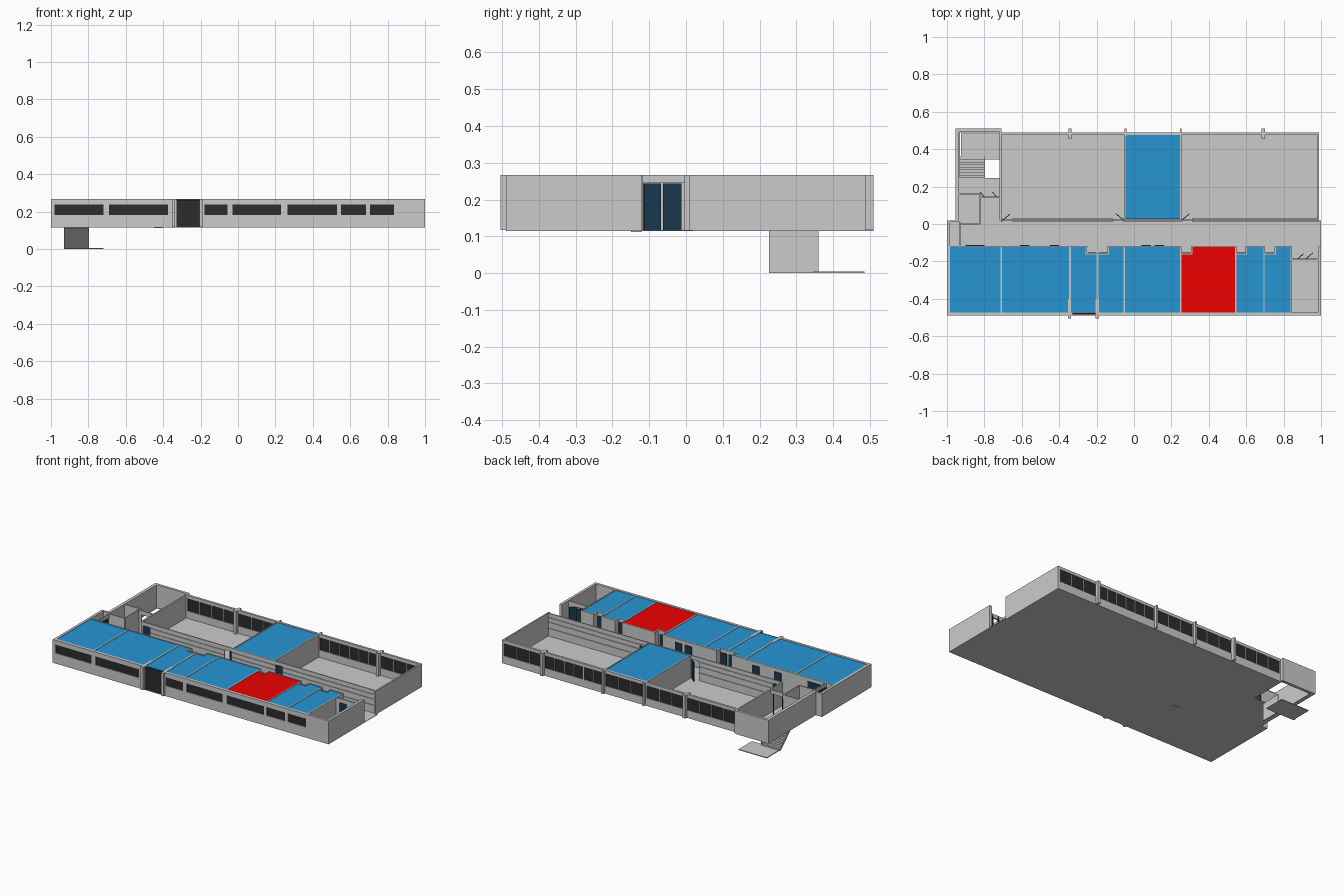
import bpy, bmesh, math
from mathutils import Vector

if "Cube" in bpy.data.objects:
    bpy.data.objects.remove(bpy.data.objects["Cube"])

F, T = 0.117, 0.267          # floor level, wall top


def material(name, rgb):
    m = bpy.data.materials.new(name)
    m.diffuse_color = (*rgb, 1)
    m.use_nodes = True
    m.node_tree.nodes["Principled BSDF"].inputs["Base Color"].default_value = m.diffuse_color
    return m


BLUE = material("room_blue", (0.02, 0.3, 0.65))
RED = material("room_red", (0.85, 0.0, 0.0))
NAVY = material("door_navy", (0.01, 0.04, 0.075))
GLASS = material("dark_glass", (0.025, 0.025, 0.025))


def finish(name, bm, mat=None):
    bmesh.ops.recalc_face_normals(bm, faces=bm.faces)
    me = bpy.data.meshes.new(name)
    bm.to_mesh(me)
    bm.free()
    ob = bpy.data.objects.new(name, me)
    bpy.context.collection.objects.link(ob)
    if mat:
        me.materials.append(mat)
    return ob


def boxes(name, items, mat=None):
    """One object from (x0, x1, y0, y1, z0, z1) boxes; z defaults to wall height."""
    bm = bmesh.new()
    for it in items:
        x0, x1, y0, y1, z0, z1 = it if len(it) == 6 else (*it, F, T)
        vs = bmesh.ops.create_cube(bm, size=1)["verts"]
        bmesh.ops.scale(bm, verts=vs, vec=(x1 - x0, y1 - y0, z1 - z0))
        bmesh.ops.translate(bm, verts=vs, vec=((x0 + x1) / 2, (y0 + y1) / 2, (z0 + z1) / 2))
    return finish(name, bm, mat)


def prism(name, pts, direction, mat=None):
    bm = bmesh.new()
    f = bm.faces.new([bm.verts.new(p) for p in pts])
    ex = bmesh.ops.extrude_face_region(bm, geom=[f])["geom"]
    bmesh.ops.translate(bm, verts=[v for v in ex if isinstance(v, bmesh.types.BMVert)],
                        vec=Vector(direction))
    # extrusion of a lone face keeps its original as the base cap
    return finish(name, bm, mat)


def window_wall(name, xa, xb, y0, y1, spans, z0, z1, panes, mullion=0):
    """Wall along x with openings, filled by recessed dark panes."""
    parts = [(xa, xb, y0, y1, F, z0), (xa, xb, y0, y1, z1, T)]
    x = xa
    for a, b in spans + [(xb, xb)]:
        if a > x:
            parts.append((x, a, y0, y1, z0, z1))
        x = b
        n = int((b - a) / mullion) if mullion else 0
        for i in range(1, n):
            c = a + (b - a) * i / n
            parts.append((c - .002, c + .002, y0 + .003, y1 - .001, z0, z1))
    boxes(name, parts)
    boxes(panes, [(a, b, y0 + .005, y1 - .004, z0, z1) for a, b in spans], GLASS)


# Floor slab with the stairwell opening left out
boxes("floor_slab", [(-1, 1, -.49, .02, F - .003, F), (-.715, .99, .02, .49, F - .003, F),
                     (-.955, -.715, .02, .245, F - .003, F),
                     (-.955, -.93, .245, .51, F - .003, F),
                     (-.93, -.715, .49, .51, F - .003, F),
                     (-.80, -.715, .36, .362, F - .003, F)])
boxes("door_threshold", [(-.45, -.40, -.15, -.12, .112, F)])

# Front wall: windows, plus a full height glazed entrance between two piers
Y0, Y1 = -.49, -.473
window_wall("front_wall_left", -1, -.33, Y0, Y1, [(-.98, -.72), (-.69, -.375)],
            .182, .238, "front_glass_left")
window_wall("front_wall_right", -.205, 1, Y0, Y1,
            [(-.18, -.055), (-.03, .23), (.265, .53), (.55, .685), (.705, .835)],
            .182, .238, "front_glass_right")
boxes("entrance_glass", [(-.33, -.205, Y0 + .005, Y1 - .004, F, .262)], GLASS)
boxes("front_piers", [(x - .009, x + .009, -.505, -.40) for x in (-.345, -.196)])

# Back wall with wide glazing between piers
window_wall("back_wall", -.71, .99, .475, .49,
            [(-.70, -.352), (-.332, -.055), (-.035, .24), (.26, .682), (.702, .975)],
            .165, .248, "back_glass", mullion=.07)
boxes("back_piers", [(x - w, x + w, y, .51) for x, w, y in
                     ((-.342, .009, .455), (-.046, .005, .47), (.25, .005, .47), (.692, .009, .455))])

# Outer side walls
boxes("side_walls", [(-1, -.983, -.49, .02), (-1, -.935, .01, .02),
                     (.983, 1, -.49, -.12), (.98, .99, .01, .49)])

# Stairwell walls and the small room beside it
boxes("stairwell_walls", [(-.955, -.935, .01, .51), (-.955, -.71, .493, .51),
                          (-.718, -.708, .02, .51), (-.935, -.82, .158, .166),
                          (-.825, -.817, .0, .166), (-.817, -.718, .142, .148, .24, T),
                          (-.935, -.82, -.004, .004), (-.817, -.80, .142, .148)])

# Staircase: steps over a sloped underside, side panel and lower landing
N = 9
ya, yb = .235, .36
run, rise = (yb - ya) / N, F / N
pts = [(-.93, ya, F)]
for i in range(N):
    pts += [(-.93, ya + run * (i + 1), F - rise * i), (-.93, ya + run * (i + 1), F - rise * (i + 1))]
pts += [(-.93, yb - .012, .0), (-.93, .225, F - .006), (-.93, .225, F)]
prism("stair_flight", pts, (.13, 0, 0))
boxes("stair_side_panel", [(-.80, -.796, .225, .36, 0, F)])
boxes("lower_landing", [(-.925, -.72, .345, .485, 0, .005)])

# Coloured rooms: (x0, x1, notch start, notch end) with a recess at the corridor
rooms = [(-.983, -.715, 0, 0), (-.707, -.347, 0, 0), (-.338, -.2, -.253, -.2),
         (-.191, -.055, -.191, -.135), (-.047, .245, 0, 0), (.253, .541, .253, .313),
         (.547, .692, .547, .602), (.699, .838, .699, .758)]
top = -.124
R = .264
recess = []
for i, (a, b, n0, n1) in enumerate(rooms):
    lo = -.473
    if n0 == n1:
        p = [(a, lo), (b, lo), (b, top), (a, top)]
    elif n0 == a:
        p = [(a, lo), (b, lo), (b, top), (n1, top), (n1, -.162), (a, -.162)]
    else:
        p = [(a, lo), (b, lo), (b, -.162), (n0, -.162), (n0, top), (a, top)]
    prism(f"room_volume_{i + 1}", [(x, y, F) for x, y in p], (0, 0, R - F),
          RED if i == 5 else BLUE)
    # corridor wall and the lining of the door recess
    if n0 == n1:
        recess.append((a - .004, b + .004, top, -.117))
    else:
        s = (n1, b) if n0 == a else (a, n0)
        e = n1 if n0 == a else n0
        recess += [(s[0] - .004, s[1] + .004, top, -.117), (n0, n1, -.162, -.156),
                   (e - .006, e + .001, -.162, -.117)]
boxes("south_corridor_wall", recess)
boxes("south_partitions", [(a, b, -.475, -.158) for a, b in
                           ((-.715, -.707), (-.347, -.338), (-.2, -.191), (-.055, -.047),
                            (.245, .253), (.541, .547), (.692, .699), (.838, .846))])
boxes("south_partition_ends", [(a, b, -.16, -.117) for a, b in
                               ((-.715, -.707), (-.347, -.338), (-.055, -.047),
                                (.245, .253), (.541, .547), (.692, .699), (.838, .846))])
boxes("end_room_wall", [(.846, .87, -.193, -.185), (.92, .983, -.193, -.185),
                        (.87, .92, -.193, -.185, .24, T)])

# North corridor wall with rails, doorways and the blue room
doorways = [(-.70, -.65), (-.11, -.06), (.26, .31)]
wall, x = [], -.71
for a, b in doorways + [(.985, .985)]:
    wall.append((x, a, .018, .025))
    wall += [(x, a, .014, .029, z, z + .005) for z in (.165, .205, .235)]
    wall.append((a, b, .018, .025, .243, T))
    x = b
boxes("north_corridor_wall", wall)
boxes("north_partitions", [(-.052, -.045, .02, .48), (.246, .253, .02, .48)])
boxes("north_room_volume", [(-.045, .246, .026, .475, F, R)], BLUE)

# Closed doors: pairs at the corridor end, leaves on the south wall, recess doors
Z = (F, .243)
boxes("corridor_end_doors", [(-.935, -.929, -.117, -.068, *Z), (-.935, -.929, -.062, -.012, *Z)], NAVY)
boxes("corridor_end_lintel", [(-.936, -.928, -.12, .01, .245, T)])
boxes("south_doors", [(a, b, -.117, -.113, *Z) for a, b in
                      ((-.90, -.80), (-.61, -.56), (-.45, -.40), (.04, .09), (.11, .16))]
      + [(a, a + .045, -.157, -.153, *Z) for a in (-.247, -.187, .256, .55, .703)], NAVY)

# Doors standing open
for i, (x, y, ang) in enumerate([(-.70, .022, 40), (-.06, .024, 140), (.26, .024, 40),
                                 (.87, -.19, 40), (.92, -.185, 40), (-.80, .145, 130),
                                 (-.735, .145, 130)]):
    w = .035 if y > .1 else .048
    d = boxes(f"open_door_{i + 1}", [(0, w, -.002, .002, *Z)], NAVY)
    d.location = (x, y, 0)
    d.rotation_euler.z = math.radians(ang)
